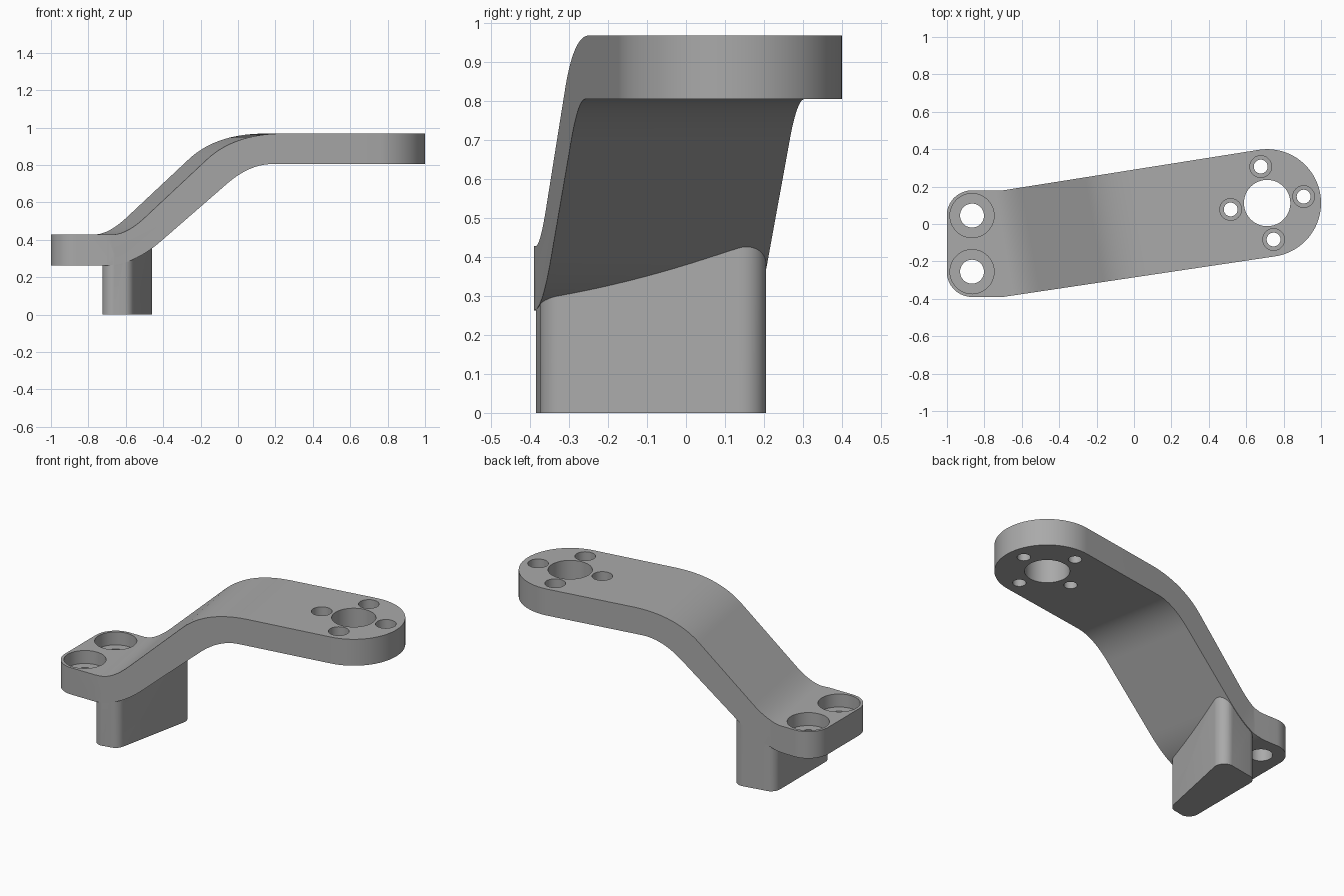
import bpy, bmesh
from math import sin, cos, radians

if "Cube" in bpy.data.objects:
    bpy.data.objects.remove(bpy.data.objects["Cube"])

SHEAR = 0.176  # bend lines run square to the arm, about ten degrees off the y axis

grey = bpy.data.materials.new("plain grey")
grey.use_nodes = True
grey.diffuse_color = (0.40, 0.40, 0.40, 1)
grey.node_tree.nodes["Principled BSDF"].inputs["Base Color"].default_value = (0.40, 0.40, 0.40, 1)


def arc(cx, cy, r, start, end, n=16):
    angles = [radians(start + (end - start) * i / n) for i in range(n + 1)]
    return [(cx + r * cos(a), cy + r * sin(a)) for a in angles]


def bend(a, corner, b, n=20):
    """Smooth curve from a to b, tangent to the lines through the corner."""
    ts = [i / n for i in range(n + 1)]
    return [tuple((1 - t) ** 2 * p + 2 * t * (1 - t) * q + t * t * r
                  for p, q, r in zip(a, corner, b)) for t in ts]


def loft(name, ring_a, ring_b):
    """Closed solid between two matching rings of points."""
    bm = bmesh.new()
    a = [bm.verts.new(p) for p in ring_a]
    b = [bm.verts.new(p) for p in ring_b]
    bm.faces.new(a)
    bm.faces.new(b)
    for i in range(len(a)):
        j = (i + 1) % len(a)
        bm.faces.new((a[i], a[j], b[j], b[i]))
    bmesh.ops.recalc_face_normals(bm, faces=bm.faces)
    mesh = bpy.data.meshes.new(name)
    bm.to_mesh(mesh)
    bm.free()
    mesh.materials.append(grey)
    obj = bpy.data.objects.new(name, mesh)
    bpy.context.collection.objects.link(obj)
    return obj


def prism(name, outline, bottom, top):
    return loft(name, [(x, y, bottom) for x, y in outline], [(x, y, top) for x, y in outline])


def combine(target, tool, operation):
    bpy.context.view_layer.objects.active = target
    mod = target.modifiers.new(operation, 'BOOLEAN')
    mod.operation = operation
    mod.solver = 'EXACT'
    mod.object = tool
    bpy.ops.object.modifier_apply(modifier=mod.name)
    bpy.data.objects.remove(tool)


# Arm: bent side profile swept across the width
top_line = ([(-1.3, 0.428)] + bend((-0.74, 0.428), (-0.661, 0.428), (-0.56, 0.52))
            + bend((-0.22, 0.83), (-0.069, 0.968), (0.2, 0.968)) + [(1.3, 0.968)])
under_line = ([(-1.3, 0.263)] + bend((-0.77, 0.263), (-0.626, 0.263), (-0.47, 0.395))
              + bend((-0.11, 0.70), (0.014, 0.805), (0.14, 0.805)) + [(1.3, 0.805)])
profile = top_line + under_line[::-1]
bracket = loft("bracket_arm", *[[(s - SHEAR * y, y, z) for s, z in profile] for y in (-0.6, 0.6)])

# Trim the arm to its plan outline
plan = (arc(0.712, 0.112, 0.288, -81.5, 99, 48) + [(-0.70, 0.18)]
        + arc(-0.866, 0.045, 0.135, 90, 180) + arc(-0.866, -0.255, 0.135, 180, 270)
        + [(-0.70, -0.39)])
combine(bracket, prism("plan_cutter", plan, -0.1, 1.2), 'INTERSECT')

# Leg: rounded wedge whose sloped top is buried in the arm
foot = (arc(-0.665, -0.325, 0.06, 180, 270, 10) + arc(-0.615, -0.315, 0.06, 271, 349, 10)
        + arc(-0.52, 0.145, 0.06, -11, 97, 10) + arc(-0.665, 0.12, 0.06, 97, 179, 10))
leg = loft("leg", [(x, y, 0) for x, y in foot],
           [(x, y, 0.34 + 0.5 * (x + SHEAR * y + 0.7)) for x, y in foot])
combine(bracket, leg, 'UNION')


# Holes, each with an optional counterbore from above
def drill(x, y, r, top, bore=0, depth=0):
    combine(bracket, prism("drill", arc(x, y, r, 0, 352.5, 47), 0.2, 1.2), 'DIFFERENCE')
    if bore:
        combine(bracket, prism("bore", arc(x, y, bore, 0, 352.5, 47), top - depth, 1.2), 'DIFFERENCE')


for y in (0.045, -0.255):
    drill(-0.866, y, 0.064, 0.428, 0.118, 0.08)
drill(0.712, 0.112, 0.124, 0.968)
for k in range(4):
    a = radians(10 + 90 * k)
    drill(0.712 + 0.198 * cos(a), 0.112 + 0.198 * sin(a), 0.037, 0.968, 0.058, 0.1)

# Smooth curves, keep machined edges sharp
bpy.ops.object.select_all(action='DESELECT')
bracket.select_set(True)
bpy.context.view_layer.objects.active = bracket
bpy.ops.object.shade_smooth_by_angle(angle=radians(30))
